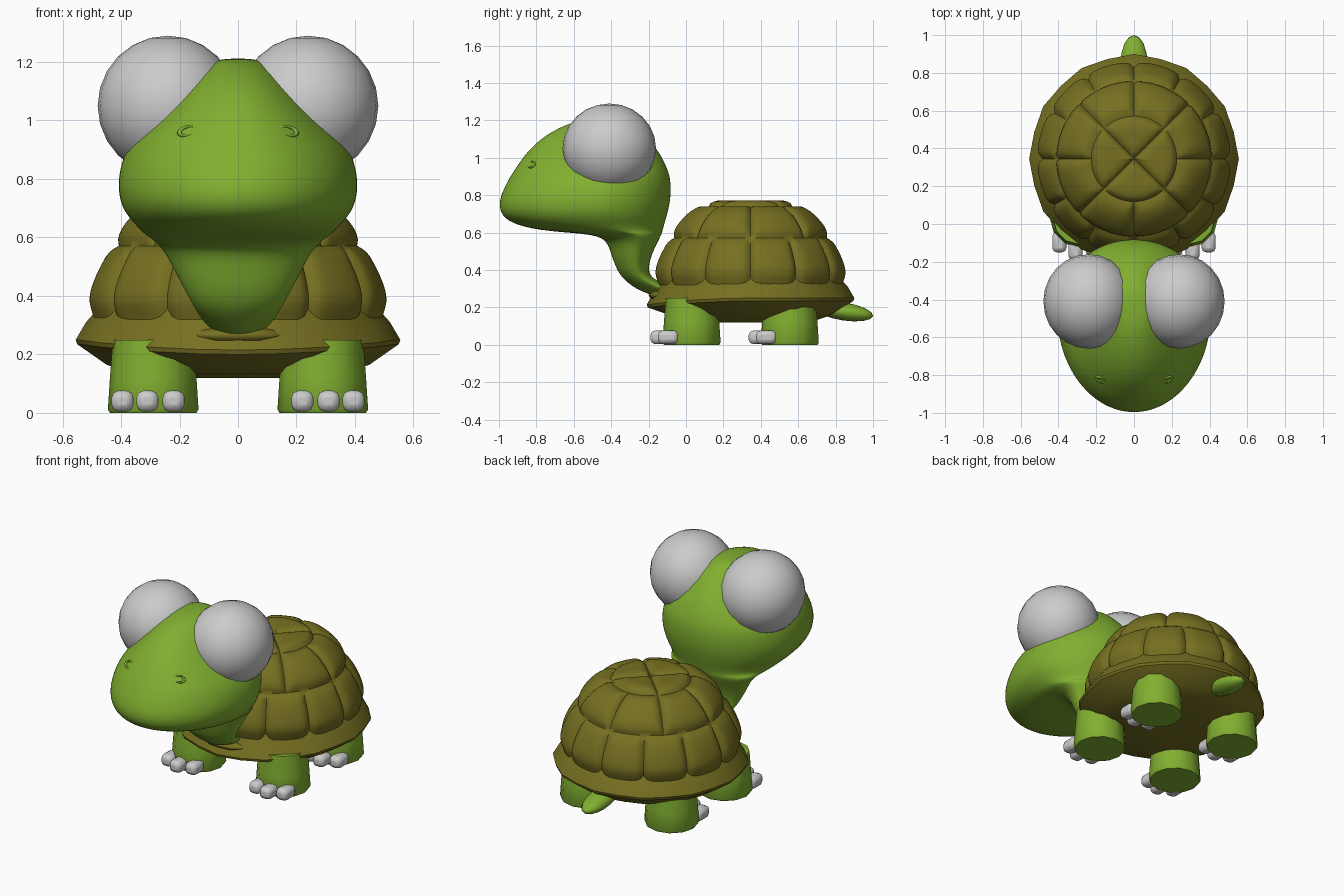
import bpy, math
from math import sin, cos, pi, sqrt, exp

cube = bpy.data.objects.get("Cube")
if cube:
    bpy.data.objects.remove(cube, do_unlink=True)


def make_material(name, color):
    m = bpy.data.materials.new(name)
    m.use_nodes = True
    m.diffuse_color = (*color, 1)
    m.node_tree.nodes["Principled BSDF"].inputs["Base Color"].default_value = (*color, 1)
    return m


GREEN = make_material("skin green", (0.22, 0.43, 0.03))
OLIVE = make_material("shell olive", (0.18, 0.16, 0.015))
WHITE = make_material("eye and claw white", (0.6, 0.6, 0.6))
SHELL_Y = 0.345


def finish(ob, name, mat, angle=None):
    """Name, colour and shade an object."""
    ob.name = ob.data.name = name
    ob.data.materials.append(mat)
    bpy.ops.object.select_all(action='DESELECT')
    ob.select_set(True)
    bpy.context.view_layer.objects.active = ob
    if angle is None:
        bpy.ops.object.shade_smooth()
    else:
        bpy.ops.object.shade_smooth_by_angle(angle=math.radians(angle))
    return ob


def loft(rings, name, mat, angle=None, subdiv=0):
    """Skin closed rings listed from bottom to top, with end caps."""
    n = len(rings[0])
    verts = [p for ring in rings for p in ring]
    faces = [(i * n + j, i * n + (j + 1) % n, (i + 1) * n + (j + 1) % n, (i + 1) * n + j)
             for i in range(len(rings) - 1) for j in range(n)]
    faces += [tuple(reversed(range(n))), tuple(range(len(verts) - n, len(verts)))]
    me = bpy.data.meshes.new(name)
    me.from_pydata(verts, [], faces)
    ob = bpy.data.objects.new(name, me)
    bpy.context.collection.objects.link(ob)
    finish(ob, name, mat, angle)
    if subdiv:
        mod = ob.modifiers.new("Smooth", 'SUBSURF')
        mod.levels = mod.render_levels = subdiv
    return ob


def ellipsoid(name, mat, loc, radii, rot=(0, 0, 0), segs=24, angle=None):
    bpy.ops.mesh.primitive_uv_sphere_add(segments=segs, ring_count=segs // 2,
                                         location=loc, rotation=rot)
    ob = bpy.context.object
    ob.scale = radii
    return finish(ob, name, mat, angle)


def spline(pts, steps):
    """Catmull-Rom curve through 2D points."""
    p = [pts[0]] + pts + [pts[-1]]
    out = []
    for i in range(1, len(p) - 2):
        a, b, c, d = p[i - 1:i + 3]
        for s in range(steps):
            t = s / steps
            out.append(tuple(0.5 * (2 * b[k] + (c[k] - a[k]) * t
                                    + (2 * a[k] - 5 * b[k] + 4 * c[k] - d[k]) * t * t
                                    + (3 * b[k] - a[k] - 3 * c[k] + d[k]) * t ** 3)
                             for k in (0, 1)))
    return out + [pts[-1]]


# Shell rim and belly: faceted lathe that dips at the front
def rim_ring(r, z, n=24):
    ring = []
    for j in range(n):
        a = 2 * pi * j / n
        dip = 0.035 * max(0, -sin(a)) ** 2 * (r > 0.5)
        rr = r * (1 if j % 2 == 0 else 0.985)
        ring.append((rr * cos(a), SHELL_Y + rr * sin(a), z - dip))
    return ring


rim_profile = [(0.2, 0.12), (0.36, 0.135), (0.45, 0.165), (0.55, 0.235),
               (0.555, 0.25), (0.52, 0.31), (0.48, 0.355)]
loft([rim_ring(r, z) for r, z in rim_profile], "shell_rim", OLIVE, 30)


# Shell dome: puffed plates separated by grooves
def seam_distance(r, a):
    """Distance to the nearest seam between the plates."""
    if r < 0.24:
        count, shift = 4, pi / 4
    elif r < 0.43:
        count, shift = 8, 0
    else:
        count, shift = 12, 0
    step = 2 * pi / count
    off = (a - shift) % step
    around = r * min(off, step - off)
    return min(around, abs(r - 0.24), abs(r - 0.43) * 1.6)


def dome_ring(r, z, n=144):
    ring = []
    for j in range(n):
        a = 2 * pi * j / n
        k = 1 - 0.055 * exp(-seam_distance(r, a) / 0.018)
        ring.append((r * k * cos(a), SHELL_Y + r * k * sin(a), 0.3 + (z - 0.3) * k))
    return ring


dome_profile = [(0.495, 0.32), (0.512, 0.39), (0.49, 0.47), (0.437, 0.57), (0.385, 0.655),
                (0.31, 0.725), (0.2, 0.768), (0.1, 0.772), (0.004, 0.77)]
loft([dome_ring(r, z) for r, z in spline(dome_profile, 6)], "shell_dome", OLIVE, 50)

# Collar where the neck leaves the shell
ellipsoid("neck_collar", OLIVE, (0, -0.12, 0.265), (0.16, 0.08, 0.035), segs=12, angle=30)

# Head and neck: horizontal slices of (z, front y, back y, half width)
slices = [(0.255, -0.14, 0.0, 0.03), (0.27, -0.2, 0.0, 0.07), (0.3, -0.27, -0.06, 0.11),
          (0.35, -0.335, -0.18, 0.145), (0.4, -0.37, -0.205, 0.172), (0.48, -0.4, -0.185, 0.215),
          (0.55, -0.42, -0.15, 0.25), (0.592, -0.48, -0.13, 0.29), (0.605, -0.74, -0.125, 0.315),
          (0.64, -0.92, -0.115, 0.35), (0.69, -0.99, -0.1, 0.395), (0.75, -1.005, -0.085, 0.412),
          (0.81, -0.99, -0.078, 0.412), (0.89, -0.95, -0.08, 0.392), (0.95, -0.91, -0.1, 0.345),
          (1.03, -0.855, -0.14, 0.268), (1.12, -0.76, -0.215, 0.18),
          (1.19, -0.62, -0.3, 0.105), (1.213, -0.5, -0.36, 0.06)]


def head_ring(z, front, back, w, n=28):
    mid = front * 0.42 + back * 0.58
    ring = []
    for j in range(n):
        a = 2 * pi * j / n
        reach = (back - mid) if sin(a) > 0 else (mid - front)
        ring.append((w * cos(a), mid + reach * sin(a), z))
    return ring


loft([head_ring(*s) for s in slices], "head_and_neck", GREEN, subdiv=2)

# Tail
ellipsoid("tail", GREEN, (0, 0.845, 0.178), (0.072, 0.157, 0.048), (-0.15, 0, 0), 16)


def leg(name, side, y):
    """Stubby faceted leg with three claws."""
    sections = [(0.0, 0.148), (0.012, 0.155), (0.12, 0.148), (0.25, 0.138)]
    rings = [[(side * 0.29 + r * cos(2 * pi * j / 12), y + r * sin(2 * pi * j / 12), z)
              for j in range(12)] for z, r in sections]
    loft(rings, name, GREEN, 35)
    for i, (x, dy) in enumerate([(0.22, -0.14), (0.31, -0.165), (0.395, -0.125)]):
        bpy.ops.mesh.primitive_cube_add(size=1, location=(side * x, y + dy, 0.04))
        claw = bpy.context.object
        claw.scale = (0.075, 0.11, 0.072)
        bpy.ops.object.transform_apply(location=False, rotation=False, scale=True)
        finish(claw, f"{name}_claw_{i + 1}", WHITE, 40)
        bevel = claw.modifiers.new("Round", 'BEVEL')
        bevel.width, bevel.segments = 0.024, 2


for side, label in ((1, "left"), (-1, "right")):
    leg(f"front_{label}_leg", side, 0.03)
    leg(f"rear_{label}_leg", side, 0.555)
    # Bulging eye
    ellipsoid(f"{label}_eye", WHITE, (side * 0.24, -0.41, 1.05), (0.24, 0.25, 0.24))
    # Nostril rim, slanted outwards and down
    bpy.ops.mesh.primitive_torus_add(major_radius=0.026, minor_radius=0.007,
                                     major_segments=16, minor_segments=6,
                                     location=(side * 0.172, -0.826, 0.963),
                                     rotation=(0.95, side * 0.1, side * 0.4))
    nostril = bpy.context.object
    nostril.scale = (1.2, 0.75, 1)
    finish(nostril, f"{label}_nostril", GREEN)
